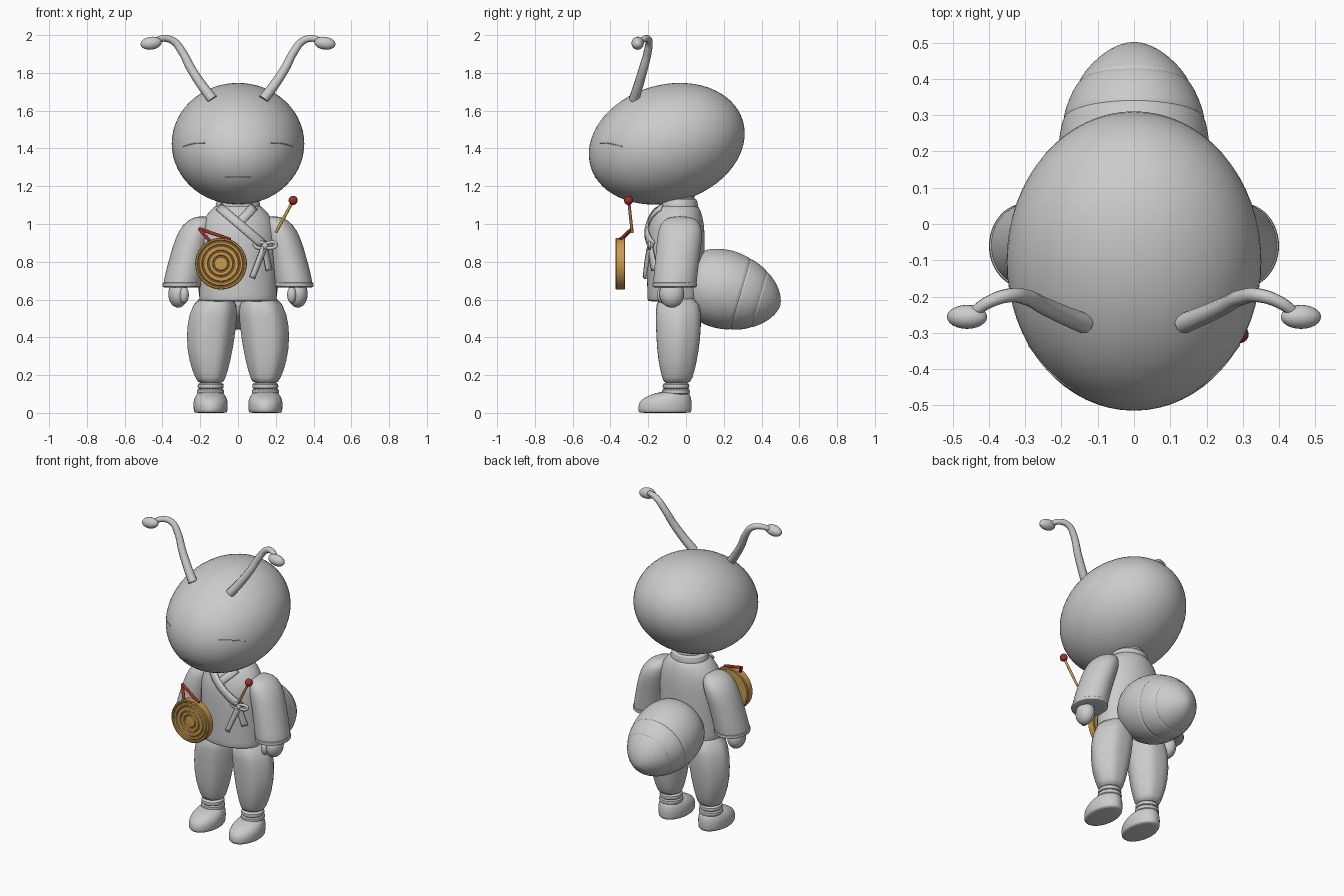
import bpy, bmesh, math
from mathutils import Vector, Matrix
from mathutils.bvhtree import BVHTree

if "Cube" in bpy.data.objects:
    bpy.data.objects.remove(bpy.data.objects["Cube"])


def material(name, color):
    m = bpy.data.materials.new(name)
    m.diffuse_color = (*color, 1)
    m.use_nodes = True
    m.node_tree.nodes["Principled BSDF"].inputs["Base Color"].default_value = (*color, 1)
    return m


GREY = material("light grey", (0.6, 0.6, 0.6))
GOLD = material("gold", (0.6, 0.33, 0.08))
RED = material("dark red", (0.33, 0.03, 0.02))


def finish(obj, mat, subsurf=0, angle=40):
    obj.data.materials.append(mat)
    bpy.ops.object.select_all(action="DESELECT")
    obj.select_set(True)
    bpy.context.view_layer.objects.active = obj
    bpy.ops.object.shade_smooth_by_angle(angle=math.radians(angle))
    if subsurf:
        mod = obj.modifiers.new("smooth", "SUBSURF")
        mod.levels = mod.render_levels = subsurf
    return obj


def from_bmesh(name, bm):
    bmesh.ops.recalc_face_normals(bm, faces=bm.faces)
    mesh = bpy.data.meshes.new(name)
    bm.to_mesh(mesh)
    bm.free()
    obj = bpy.data.objects.new(name, mesh)
    bpy.context.collection.objects.link(obj)
    return obj


def loft(name, rings, mat, matrix=Matrix(), side=1, seg=24, subsurf=1, pleats=0, angle=40):
    """Skin stacked elliptical rings given as (z, cx, cy, rx, ry)."""
    bm = bmesh.new()
    loops = []
    for z, cx, cy, rx, ry in rings:
        loop = []
        for i in range(seg):
            a = math.tau * i / seg
            k = 1 + pleats * math.cos(6 * a)
            p = Vector((side * (cx + k * rx * math.cos(a)), cy + k * ry * math.sin(a), z))
            loop.append(bm.verts.new(matrix @ p))
        loops.append(loop)
    for a, b in zip(loops, loops[1:]):
        for i in range(seg):
            j = (i + 1) % seg
            bm.faces.new((a[i], a[j], b[j], b[i]))
    bm.faces.new(loops[0])
    bm.faces.new(loops[-1])
    return finish(from_bmesh(name, bm), mat, subsurf, angle)


def lathe(name, profile, mat, matrix, **kw):
    return loft(name, [(h, 0, 0, r, r) for h, r in profile], mat, matrix, **kw)


def ellipsoid(name, center, radii, mat, rot=Matrix(), seg=24):
    bm = bmesh.new()
    bmesh.ops.create_uvsphere(bm, u_segments=seg, v_segments=seg // 2, radius=1)
    bm.transform(Matrix.Translation(center) @ rot.to_4x4() @ Matrix.Diagonal((*radii, 1)))
    return finish(from_bmesh(name, bm), mat, angle=60)


def tube(name, points, radius, mat, taper=1.0, smooth=True, cyclic=False):
    curve = bpy.data.curves.new(name, "CURVE")
    curve.dimensions = "3D"
    curve.bevel_depth, curve.bevel_resolution = radius, 3
    curve.use_fill_caps = True
    sp = curve.splines.new("BEZIER")
    sp.bezier_points.add(len(points) - 1)
    sp.use_cyclic_u = cyclic
    for i, (bp, co) in enumerate(zip(sp.bezier_points, points)):
        bp.co = co
        bp.radius = 1 + (taper - 1) * i / (len(points) - 1)
        bp.handle_left_type = bp.handle_right_type = "AUTO" if smooth else "VECTOR"
    obj = bpy.data.objects.new(name, curve)
    bpy.context.collection.objects.link(obj)
    bpy.ops.object.select_all(action="DESELECT")
    obj.select_set(True)
    bpy.context.view_layer.objects.active = obj
    bpy.ops.object.convert(target="MESH")
    return finish(bpy.context.object, mat)


def front_of(obj):
    """Return a function giving the front surface y of an object at x, z."""
    me = obj.data
    tree = BVHTree.FromPolygons([v.co for v in me.vertices], [p.vertices for p in me.polygons])

    def y_at(x, z):
        hit = tree.ray_cast(Vector((x, -2, z)), Vector((0, 1, 0)))[0]
        return hit.y if hit else -0.12
    return y_at


def ribbon(name, start, end, width, lift, y_at, thick=0.012, steps=8):
    """Cloth strip laid on the front of the jacket, ends in x, z."""
    a, b = Vector(start), Vector(end)
    n = (b - a).orthogonal().normalized() * width / 2
    bm = bmesh.new()
    rows = []
    for i in range(steps + 1):
        c = a.lerp(b, i / steps)
        rows.append([bm.verts.new((p.x, y_at(p.x, p.y) - lift, p.y)) for p in (c - n, c, c + n)])
    for r, s in zip(rows, rows[1:]):
        for k in range(2):
            bm.faces.new((r[k], r[k + 1], s[k + 1], s[k]))
    obj = finish(from_bmesh(name, bm), GREY)
    mod = obj.modifiers.new("thickness", "SOLIDIFY")
    mod.thickness, mod.offset = thick, 0


# Head, tipped down toward the face
head = ellipsoid("head", (0, -0.102, 1.425), (0.351, 0.421, 0.311), GREY,
                 Matrix.Rotation(math.radians(17), 3, "X"), seg=64)
face_y = front_of(head)


def crease(name, pts):
    tube(name, [(x, face_y(x, z) - 0.0005, z) for x, z in pts], 0.003, GREY)


crease("mouth", [(-0.07, 1.25), (0, 1.249), (0.07, 1.25)])

# Jacket, neck and collar
jacket = loft("jacket", [(0.59, 0, -0.055, 0.19, 0.135), (0.592, 0, -0.055, 0.205, 0.148),
                         (0.61, 0, -0.055, 0.207, 0.15), (0.75, 0, -0.055, 0.203, 0.152),
                         (0.9, 0, -0.055, 0.205, 0.155), (0.98, 0, -0.052, 0.2, 0.15),
                         (1.04, 0, -0.047, 0.175, 0.135), (1.085, 0, -0.042, 0.135, 0.115),
                         (1.11, 0, -0.04, 0.1, 0.09)], GREY, seg=40, angle=80)
loft("neck", [(1.05, 0, -0.04, 0.09, 0.085), (1.2, 0, -0.04, 0.09, 0.085)], GREY, subsurf=0)
loft("collar", [(1.06, 0, -0.04, 0.125, 0.108), (1.09, 0, -0.04, 0.122, 0.106),
                (1.13, 0, -0.04, 0.112, 0.1), (1.135, 0, -0.04, 0.1, 0.09)], GREY)
chest_y = front_of(jacket)
ribbon("under_lapel", (0.085, 1.09), (-0.005, 0.995), 0.045, 0.006, chest_y)
ribbon("over_lapel", (-0.1, 1.09), (0.14, 0.885), 0.045, 0.012, chest_y)

# Bow tie at the side of the jacket
ribbon("bow_tail_long", (0.14, 0.88), (0.075, 0.715), 0.028, 0.024, chest_y)
ribbon("bow_tail_short", (0.14, 0.88), (0.165, 0.755), 0.028, 0.024, chest_y)
knot_y = chest_y(0.145, 0.885) - 0.025
ellipsoid("bow_knot", (0.143, knot_y, 0.885), (0.018, 0.018, 0.02), GREY)
for s in (-1, 1):
    tube("bow_loop", [(0.145 + s * dx, knot_y - 0.004, 0.885 + dz) for dx, dz in
                      ((0, 0), (0.03, 0.018), (0.058, 0.008), (0.035, -0.012))],
         0.009, GREY, cyclic=True)

for s, label in ((1, "left"), (-1, "right")):
    # Closed eye
    crease(label + "_eye", [(s * 0.29, 1.41), (s * 0.23, 1.427), (s * 0.175, 1.43)])

    # Antenna with a rounded tip
    path = [(0.135, -0.275, 1.66), (0.195, -0.25, 1.74), (0.25, -0.225, 1.825), (0.295, -0.203, 1.91),
            (0.345, -0.197, 1.97), (0.4, -0.215, 1.982), (0.45, -0.25, 1.96)]
    tube(label + "_antenna", [(s * x, y, z) for x, y, z in path], 0.028, GREY, taper=0.55)
    ellipsoid(label + "_antenna_tip", (s * 0.46, -0.256, 1.957), (0.056, 0.033, 0.034), GREY,
              Matrix.Rotation(s * math.radians(8), 3, "Y"))

    # Sleeve, cuff and hand
    loft(label + "_sleeve", [(0.675, 0.297, -0.06, 0.08, 0.095), (0.67, 0.297, -0.06, 0.098, 0.112),
                             (0.68, 0.296, -0.06, 0.103, 0.117), (0.8, 0.272, -0.048, 0.098, 0.117),
                             (0.9, 0.245, -0.036, 0.096, 0.12), (0.97, 0.222, -0.03, 0.09, 0.118),
                             (1.02, 0.2, -0.03, 0.07, 0.095), (1.042, 0.185, -0.03, 0.03, 0.045)],
         GREY, side=s, angle=80)
    loft(label + "_cuff", [(0.664, 0.297, -0.06, 0.09, 0.105), (0.664, 0.297, -0.06, 0.105, 0.12),
                           (0.69, 0.295, -0.06, 0.106, 0.12), (0.694, 0.294, -0.06, 0.095, 0.11)],
         GREY, side=s)
    ellipsoid(label + "_hand", (s * 0.317, -0.075, 0.63), (0.052, 0.066, 0.073), GREY)
    ellipsoid(label + "_thumb", (s * 0.285, -0.125, 0.625), (0.025, 0.028, 0.045), GREY)

    # Baggy trouser leg, ankle wraps and shoe
    loft(label + "_trouser_leg", [(0.155, 0.145, -0.05, 0.06, 0.065), (0.175, 0.145, -0.045, 0.076, 0.08),
                                  (0.27, 0.15, -0.045, 0.108, 0.105), (0.4, 0.146, -0.04, 0.127, 0.12),
                                  (0.52, 0.133, -0.04, 0.128, 0.124), (0.63, 0.11, -0.045, 0.1, 0.115)],
         GREY, side=s, seg=36, pleats=0.022)
    for z, r in ((0.142, 0.07), (0.112, 0.073)):
        loft(label + "_ankle_wrap", [(z - 0.02, 0.145, -0.053, r - 0.012, r - 0.01),
                                     (z - 0.012, 0.145, -0.053, r, r + 0.002),
                                     (z + 0.012, 0.145, -0.053, r, r + 0.002),
                                     (z + 0.02, 0.145, -0.053, r - 0.012, r - 0.01)], GREY, side=s)
    loft(label + "_shoe", [(0, 0.145, -0.112, 0.085, 0.138), (0.003, 0.145, -0.112, 0.088, 0.141),
                           (0.04, 0.145, -0.112, 0.093, 0.144), (0.07, 0.145, -0.105, 0.09, 0.135),
                           (0.095, 0.145, -0.085, 0.077, 0.108), (0.115, 0.145, -0.06, 0.06, 0.07)],
         GREY, side=s, angle=60)

# Striped abdomen, stepping in at each segment
tail = Matrix.Translation((0, 0.04, 0.7)) @ Matrix.Rotation(math.radians(-106), 4, "X")
lathe("abdomen", [(-0.02, 0.12), (0, 0.165), (0.05, 0.193), (0.12, 0.209), (0.18, 0.211), (0.255, 0.199),
                  (0.257, 0.191), (0.262, 0.196), (0.31, 0.182), (0.358, 0.158),
                  (0.36, 0.15), (0.365, 0.154), (0.41, 0.122), (0.45, 0.078), (0.472, 0.035), (0.478, 0.004)],
      GREY, tail @ Matrix.Rotation(math.pi, 4, "Y") if (tail.to_3x3() @ Vector((0, 0, 1))).y < 0 else tail,
      seg=48, angle=50)

# Gong: open-backed dish with raised rings on its face
profile = [(0.018, 0.002), (0.018, 0.12), (0, 0.124), (0, 0.133), (0.004, 0.137), (0.046, 0.137), (0.05, 0.133)]
for r in (0.118, 0.095, 0.065, 0.038):
    profile += [(0.05, r + 0.008), (0.045, r + 0.004), (0.045, r), (0.05, r - 0.004)]
profile.append((0.052, 0.002))
lathe("gong", profile, GOLD, Matrix.Translation((-0.09, -0.322, 0.79)) @ Matrix.Rotation(math.pi / 2, 4, "X"),
      seg=64, subsurf=0, angle=30)

# Gong cord and beater
top, hole_a, hole_b = (-0.205, -0.287, 0.975), (-0.15, -0.348, 0.91), (-0.04, -0.348, 0.918)
for end in (hole_a, hole_b):
    tube("gong_cord", [top, end], 0.009, RED, smooth=False)
tube("beater_stick", [(0.2, -0.285, 0.955), (0.29, -0.303, 1.12)], 0.008, GOLD, smooth=False)
ellipsoid("beater_head", (0.292, -0.304, 1.125), (0.024, 0.024, 0.024), RED)
